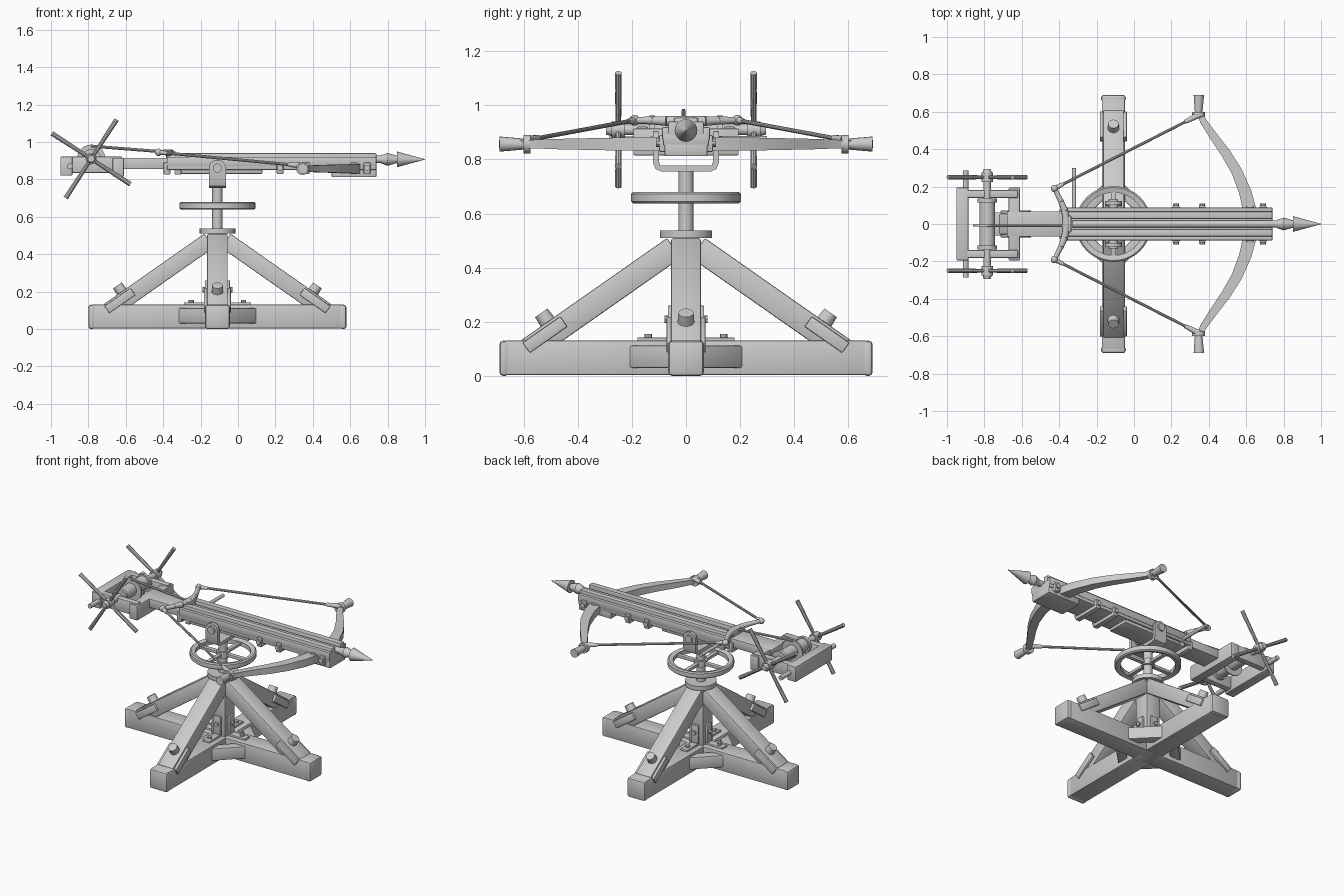
import bpy, bmesh, math
from mathutils import Matrix, Vector

if "Cube" in bpy.data.objects:
    bpy.data.objects.remove(bpy.data.objects["Cube"])

grey = bpy.data.materials.new("plain_grey")
grey.use_nodes = True
tone = (0.6, 0.6, 0.6, 1)
grey.diffuse_color = tone
grey.node_tree.nodes["Principled BSDF"].inputs["Base Color"].default_value = tone

BASE_X = -0.11
I = Matrix()
parts = []


def add(name, bm, matrix=I):
    bmesh.ops.transform(bm, matrix=matrix, verts=bm.verts)
    bmesh.ops.recalc_face_normals(bm, faces=bm.faces)
    mesh = bpy.data.meshes.new(name)
    bm.to_mesh(mesh)
    bm.free()
    mesh.materials.append(grey)
    obj = bpy.data.objects.new(name, mesh)
    bpy.context.collection.objects.link(obj)
    parts.append(obj)
    return obj


def box(name, x, y, z, matrix=I, bevel=0.006):
    """Bevelled box from (low, high) pairs."""
    bm = bmesh.new()
    bmesh.ops.create_cube(bm, size=1)
    for v in bm.verts:
        v.co = [(a + b) / 2 + c * (b - a) for c, (a, b) in zip(v.co, (x, y, z))]
    if bevel:
        bmesh.ops.bevel(bm, geom=bm.edges[:], offset=bevel, segments=2,
                        profile=0.5, affect='EDGES')
    return add(name, bm, matrix)


def rod(name, p, q, r1, r2=None, sides=16, matrix=I):
    """Cylinder or cone between two points."""
    p, q = Vector(p), Vector(q)
    bm = bmesh.new()
    bmesh.ops.create_cone(bm, cap_ends=True, segments=sides, radius1=r1,
                          radius2=r1 if r2 is None else r2, depth=(q - p).length)
    turn = (q - p).to_track_quat('Z', 'Y').to_matrix().to_4x4()
    return add(name, bm, matrix @ Matrix.Translation((p + q) / 2) @ turn)


def loft(name, rings, closed=False):
    """Skin a list of equally long point rings."""
    bm = bmesh.new()
    loops = [[bm.verts.new(p) for p in ring] for ring in rings]
    n = len(loops[0])
    pairs = list(zip(loops, loops[1:]))
    if closed:
        pairs.append((loops[-1], loops[0]))
    for a, b in pairs:
        for i in range(n):
            j = (i + 1) % n
            bm.faces.new((a[i], a[j], b[j], b[i]))
    if not closed:
        bm.faces.new(loops[0])
        bm.faces.new(loops[-1])
    return add(name, bm)


def ball(name, p, r):
    bm = bmesh.new()
    bmesh.ops.create_uvsphere(bm, u_segments=14, v_segments=8, radius=r)
    return add(name, bm, Matrix.Translation(p))


# Cross base, repeated in four directions
for k in range(4):
    spin = Matrix.Translation((BASE_X, 0, 0)) @ Matrix.Rotation(k * math.pi / 2, 4, 'Z')
    box("base_beam", (0, 0.67), (-0.062, 0.062), (0.004, 0.13), spin, 0.005)
    box("beam_end", (0.655, 0.69), (-0.066, 0.066), (0, 0.13), spin, 0.014)
    # diagonal struts with strap plates and bolts
    lean = spin @ Matrix.Translation((0.044, 0, 0.473)) @ Matrix.Rotation(math.radians(35), 4, 'Y')
    box("strut", (0, 0.66), (-0.055, 0.055), (-0.045, 0.045), lean)
    for s in (-1, 1):
        box("strap_plate", (0.49, 0.66), (s * 0.062 - 0.01, s * 0.062 + 0.01),
            (-0.012, 0.034), lean, 0.004)
    rod("strut_bolt", (0.54, 0, 0.04), (0.54, 0, 0.085), 0.031, 0.028, matrix=lean)
    # corner brace between neighbouring beams
    diag = spin @ Matrix.Rotation(math.pi / 4, 4, 'Z')
    box("corner_brace", (0.13, 0.19), (-0.19, 0.19), (0.03, 0.112), diag)
    # angle bracket between post and beam
    box("bracket_foot", (0.05, 0.18), (-0.025, 0.025), (0.125, 0.142), spin, 0.004)
    box("bracket_wall", (0.05, 0.067), (-0.025, 0.025), (0.13, 0.26), spin, 0.004)
    rod("bracket_bolt", (0.14, 0, 0.135), (0.14, 0, 0.155), 0.014, sides=8, matrix=spin)
    rod("bracket_bolt", (0.06, 0, 0.21), (0.08, 0, 0.21), 0.014, sides=8, matrix=spin)
    # hand wheel spoke
    box("wheel_spoke", (0.01, 0.18), (-0.014, 0.014), (0.648, 0.668), spin, 0.004)

box("centre_post", (BASE_X - 0.052, BASE_X + 0.052), (-0.052, 0.052), (0.1, 0.51))
rod("post_cap", (BASE_X, 0, 0.51), (BASE_X, 0, 0.538), 0.096, sides=24)
rod("pivot_shaft", (BASE_X, 0, 0.5), (BASE_X, 0, 0.775), 0.028)
rod("wheel_hub", (BASE_X, 0, 0.64), (BASE_X, 0, 0.68), 0.04)

# Hand wheel rim
rim = []
for i in range(40):
    a = i * math.tau / 40
    rim.append([(BASE_X + r * math.cos(a), r * math.sin(a), z) for r, z in
                ((0.168, 0.645), (0.195, 0.638), (0.203, 0.645), (0.203, 0.673),
                 (0.195, 0.68), (0.168, 0.673))])
loft("wheel_rim", rim, closed=True)

# Yoke: bent strap with round ears and a pivot pin
half = [(0.122, 0.86), (0.122, 0.79), (0.113, 0.765), (0.09, 0.755), (0, 0.755)]
path = half + [(-y, z) for y, z in half[-2::-1]]
yoke = []
for y, z in path:
    inner_y = max(-0.1, min(0.1, y * 0.84))
    inner_z = max(z, 0.777) if abs(y) < 0.115 else max(z, 0.792)
    yoke.append([(BASE_X - 0.045, y, z), (BASE_X + 0.045, y, z),
                 (BASE_X + 0.045, inner_y, inner_z), (BASE_X - 0.045, inner_y, inner_z)])
loft("yoke", yoke)
for s in (-1, 1):
    rod("yoke_ear", (BASE_X, s * 0.102, 0.86), (BASE_X, s * 0.122, 0.86), 0.045, sides=24)
    rod("yoke_pin", (BASE_X, s * 0.08, 0.86), (BASE_X, s * 0.132, 0.86), 0.025)

# Stock with grooved top
box("stock", (-0.38, 0.74), (-0.085, 0.085), (0.85, 0.898))
box("rear_stock", (-0.68, -0.34), (-0.068, 0.068), (0.855, 0.915))
box("under_plate", (-0.34, 0.13), (-0.075, 0.075), (0.83, 0.87))
box("bow_mount", (0.5, 0.74), (-0.08, 0.08), (0.812, 0.865))
for s in (-1, 1):
    for name, a, b, top in (("side_rail", 0.064, 0.088, 0.92), ("top_rail", 0.028, 0.066, 0.94)):
        box(name, (-0.38, 0.74), sorted((s * a, s * b)), (0.87, top), bevel=0.005)
for x in (0.225, 0.365, 0.62, 0.69):
    box("stock_band", (x - 0.018, x + 0.018), (-0.1, 0.1), (0.828, 0.89))
    for s in (-1, 1):
        rod("band_bolt", (x, s * 0.095, 0.862), (x, s * 0.11, 0.862), 0.016, sides=10)
for x in (-0.38, -0.32):
    box("trigger_lug", (x - 0.018, x + 0.018), (-0.08, 0.08), (0.825, 0.89))
rod("trigger_lever", (-0.32, 0.06, 0.875), (-0.32, 0.3, 0.875), 0.011)

# Bolt lying in the groove
rod("bolt_shaft", (-0.33, 0, 0.907), (0.8, 0, 0.907), 0.02)
rod("bolt_collar", (0.765, 0, 0.907), (0.8, 0, 0.907), 0.022, 0.034)
rod("bolt_collar", (0.8, 0, 0.907), (0.85, 0, 0.907), 0.034, 0.02)
rod("bolt_head", (0.85, 0, 0.907), (1.0, 0, 0.907), 0.042, 0.001, 20)

# Bow limbs: x, y, thickness, height
limb = [(0.345, 0.61, 0.034, 0.03), (0.37, 0.55, 0.036, 0.032), (0.425, 0.47, 0.044, 0.038),
        (0.49, 0.38, 0.052, 0.042), (0.55, 0.28, 0.058, 0.046), (0.595, 0.17, 0.066, 0.05),
        (0.617, 0.08, 0.072, 0.052), (0.622, 0, 0.074, 0.052)]
bow = limb + [(x, -y, t, h) for x, y, t, h in limb[-2::-1]]
rings = []
for x, y, t, h in bow:
    lean = Vector((1, y * 1.4)).normalized() * t / 2
    rings.append([(x + i * lean.x, y + i * lean.y, 0.857 + j * h / 2)
                  for i, j in ((-1, -1), (1, -1), (1, 1), (-1, 1))])
loft("bow", rings)

box("string_block", (-0.385, -0.335), (-0.045, 0.045), (0.91, 0.955), bevel=0.008)
for s in (-1, 1):
    tip = Vector((0.35, s * 0.585, 0.872))
    claw = Vector((-0.425, s * 0.19, 0.945))
    rod("bow_tip", (0.345, s * 0.585, 0.857), (0.347, s * 0.69, 0.857), 0.019, 0.028)
    rod("bow_nock", (0.345, s * 0.575, 0.857), (0.345, s * 0.6, 0.857), 0.034)
    rod("bow_string", claw, tip, 0.008, sides=10)
    rod("string_sleeve", claw, claw.lerp(tip, 0.06), 0.014, 0.01)
    rod("string_sleeve", tip.lerp(claw, 0.1), tip, 0.011, 0.017)
    ball("string_knot", claw, 0.02)
    # curved claw arm to the string block
    bend = [claw, (-0.39, s * 0.12, 0.944), (-0.37, s * 0.07, 0.942), (-0.36, 0, 0.94)]
    for i, (p, q) in enumerate(zip(bend, bend[1:])):
        rod("claw_arm", p, q, 0.012 + i * 0.003, 0.015 + i * 0.003)

# Winch frame
box("winch_rear_beam", (-0.95, -0.885), (-0.195, 0.195), (0.82, 0.922))
box("winch_front_beam", (-0.67, -0.61), (-0.195, 0.195), (0.815, 0.915))
WX, WZ = -0.785, 0.91
for s in (-1, 1):
    box("winch_side_rail", (-0.9, -0.62), sorted((s * 0.14, s * 0.182)), (0.835, 0.922))
    rod("axle_hub", (WX, s * 0.225, WZ), (WX, s * 0.275, WZ), 0.03)
    rod("axle_end", (WX, s * 0.275, WZ), (WX, s * 0.295, WZ), 0.024, 0.018)
    rod("drum_flange", (WX, s * 0.115, WZ), (WX, s * 0.135, WZ), 0.052, sides=20)
    # crank handles
    for k in range(4):
        a = math.radians(57 + 90 * k)
        d = Vector((math.cos(a), 0, math.sin(a)))
        c = Vector((WX, s * 0.25, WZ))
        rod("crank_handle", c, c + d * 0.25, 0.01, 0.013, 10)
rod("winch_axle", (WX, -0.28, WZ), (WX, 0.28, WZ), 0.02)
rod("winch_drum", (WX, -0.13, WZ), (WX, 0.13, WZ), 0.042, sides=20)
rod("brace_rod", (-0.9, -0.285, 0.87), (-0.9, 0.285, 0.87), 0.015)

# Winch cord: thin coil and its run to the string block
rod("cord_coil", (WX, -0.014, WZ), (WX, -0.004, WZ), 0.076, sides=28)
rod("winch_cord", (WX, -0.009, 0.978), (-0.37, -0.009, 0.945), 0.008, sides=10)

# Smooth shading with crisp edges
bpy.ops.object.select_all(action='DESELECT')
for obj in parts:
    obj.select_set(True)
bpy.context.view_layer.objects.active = parts[0]
bpy.ops.object.shade_smooth_by_angle(angle=math.radians(35))
